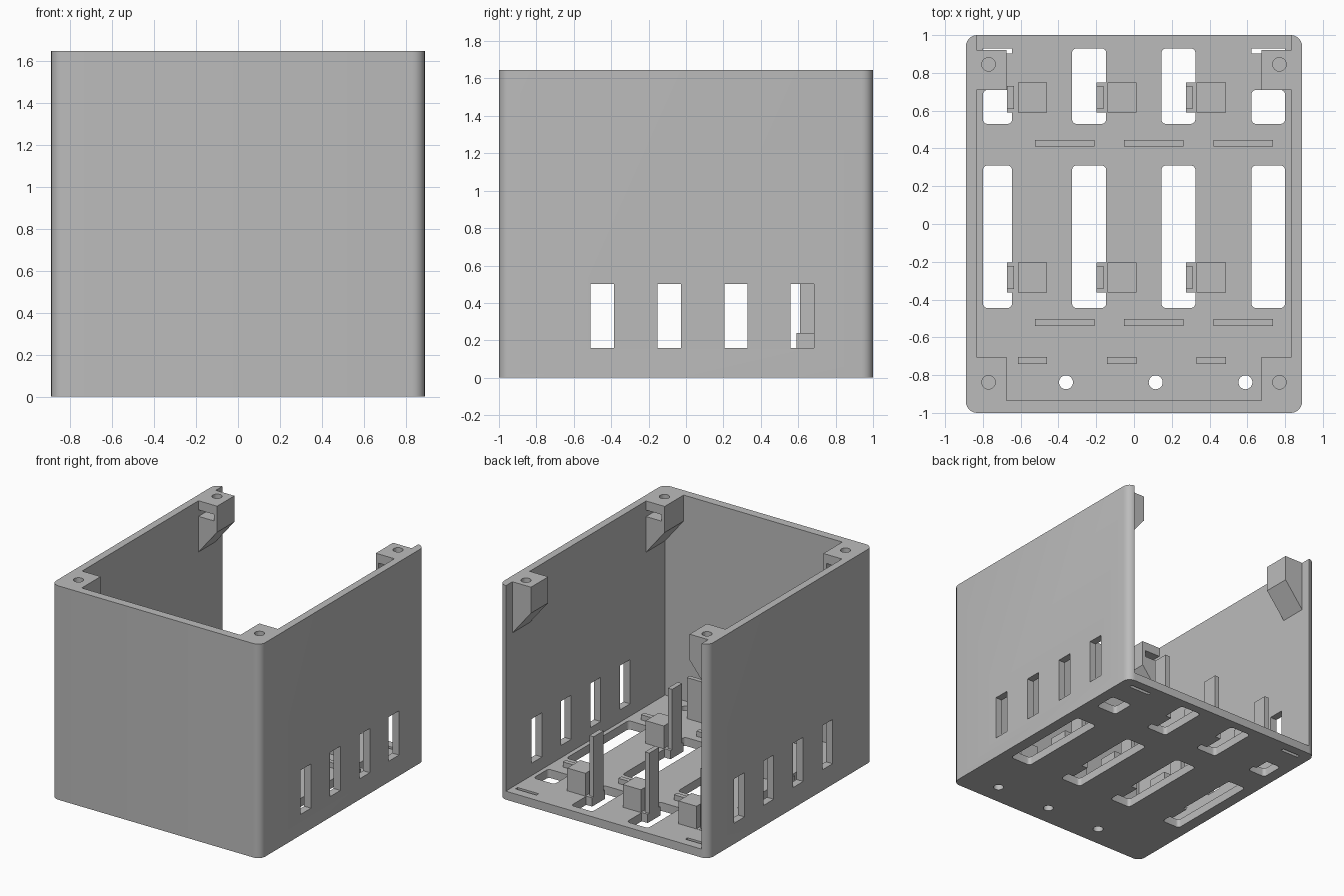
import bpy, bmesh
from mathutils import Matrix, Vector

if "Cube" in bpy.data.objects:
    bpy.data.objects.remove(bpy.data.objects["Cube"], do_unlink=True)

W, D, H = 0.89, 1.0, 1.645      # half width, half depth, height
INX, INY = 0.833, -0.935        # inner faces of the walls
FLOOR = 0.065
PITCH = 0.473

grey = bpy.data.materials.new("light grey plastic")
grey.use_nodes = True
grey.diffuse_color = (0.5, 0.5, 0.5, 1)
grey.node_tree.nodes["Principled BSDF"].inputs["Base Color"].default_value = (0.5, 0.5, 0.5, 1)


def add_box(bm, x0, x1, y0, y1, z0, z1, radius=0):
    """Box between limits, with optional rounded upright edges."""
    size = Vector((x1 - x0, y1 - y0, z1 - z0))
    mid = Vector((x0 + x1, y0 + y1, z0 + z1)) / 2
    verts = bmesh.ops.create_cube(bm, size=1, matrix=Matrix.LocRotScale(mid, None, size))["verts"]
    if radius:
        edges = {e for v in verts for e in v.link_edges
                 if abs(e.verts[0].co.z - e.verts[1].co.z) > 1e-4}
        bmesh.ops.bevel(bm, geom=list(edges), offset=radius, segments=6,
                        profile=0.5, affect='EDGES')


def add_drill(bm, x, y, r, z0, z1):
    bmesh.ops.create_cone(bm, cap_ends=True, segments=24, radius1=r, radius2=r, depth=z1 - z0,
                          matrix=Matrix.Translation((x, y, (z0 + z1) / 2)))


def finish(bm, name):
    bmesh.ops.recalc_face_normals(bm, faces=bm.faces)
    mesh = bpy.data.meshes.new(name)
    bm.to_mesh(mesh)
    bm.free()
    mesh.materials.append(grey)
    obj = bpy.data.objects.new(name, mesh)
    bpy.context.collection.objects.link(obj)
    return obj


def cut(obj, bm):
    """Subtract the cutter shapes and discard them."""
    cutter = finish(bm, "cutter")
    cutter.hide_render = True
    mod = obj.modifiers.new("cut", 'BOOLEAN')
    mod.operation, mod.solver, mod.object = 'DIFFERENCE', 'EXACT', cutter
    bpy.context.view_layer.objects.active = obj
    bpy.ops.object.modifier_apply(modifier=mod.name)
    bpy.data.objects.remove(cutter, do_unlink=True)


# Case shell: rounded box, hollow, open at the top and back
bm = bmesh.new()
add_box(bm, -W, W, -D, D, 0, H, radius=0.06)
shell = finish(bm, "case_shell")

bm = bmesh.new()
add_box(bm, -INX, INX, INY, 1.2, FLOOR, H + 0.2)
cut(shell, bm)

# Openings in the floor and side walls
bm = bmesh.new()
for i, (x0, x1) in enumerate([(-0.8, -0.645), (-0.328, -0.147), (0.145, 0.325), (0.622, 0.8)]):
    outer = i in (0, 3)
    add_box(bm, x0, x1, -0.445, 0.31, -0.1, 0.1, radius=0.025)
    add_box(bm, x0, x1, 0.53, 0.71 if outer else 0.93, -0.1, 0.1, radius=0.025)
    if outer:
        add_box(bm, x0, x1, 0.903, 0.93, -0.1, 0.1)
for x in (-0.36, 0.115, 0.59):
    add_drill(bm, x, -0.838, 0.037, -0.1, 0.1)
for side in (-1, 1):
    for y in (-0.51, -0.153, 0.205, 0.56):
        add_box(bm, side * W - 0.1, side * W + 0.1, y, y + 0.125, 0.16, 0.5)
cut(shell, bm)
bpy.ops.object.select_all(action='DESELECT')
shell.select_set(True)
bpy.context.view_layer.objects.active = shell
bpy.ops.object.shade_smooth_by_angle(angle=0.6)

# Screw posts: sloped underside, screw hole and nut slot
for side, side_name in ((-1, "right"), (1, "left")):
    for end, y0, y1, hole_y in (("front", INY - 0.005, -0.705, -0.838), ("back", 0.71, 0.92, 0.845)):
        bm = bmesh.new()
        profile = [(INX + 0.005, H), (0.675, H), (0.675, H - 0.2), (INX + 0.005, H - 0.4)]
        face = bm.faces.new([bm.verts.new((side * x, y0, z)) for x, z in profile])
        out = bmesh.ops.extrude_face_region(bm, geom=[face])["geom"]
        bmesh.ops.translate(bm, vec=(0, y1 - y0, 0),
                            verts=[v for v in out if isinstance(v, bmesh.types.BMVert)])
        post = finish(bm, f"screw_post_{end}_{side_name}")
        bm = bmesh.new()
        add_drill(bm, side * 0.77, hole_y, 0.036, H - 0.22, H + 0.1)
        cut(post, bm)
        bm = bmesh.new()
        ys = (y1 - 0.17, y1 + 0.1) if end == "front" else (y0 - 0.1, y0 + 0.17)
        xs = sorted((side * 0.7, side * INX))
        add_box(bm, *xs, *ys, H - 0.12, H - 0.07)
        cut(post, bm)

# Three bays: spring clips with blocks, guide bars and end stops
for bay in range(3):
    dx = bay * PITCH
    for row, y in (("front", -0.283), ("back", 0.67)):
        bm = bmesh.new()
        add_box(bm, -0.672 + dx, -0.6 + dx, y - 0.079, y + 0.079, 0, FLOOR + 0.002)
        add_box(bm, -0.614 + dx, -0.46 + dx, y - 0.079, y + 0.079, 0.03, 0.24)
        finish(bm, f"clip_block_{row}_{bay + 1}")
        bm = bmesh.new()
        add_box(bm, -0.672 + dx, -0.635 + dx, y - 0.06, y + 0.06, 0.02, 0.53)
        finish(bm, f"clip_arm_{row}_{bay + 1}")
    for row, y in (("front", -0.522), ("back", 0.428)):
        bm = bmesh.new()
        add_box(bm, -0.525 + dx, -0.21 + dx, y - 0.018, y + 0.018, 0.03, FLOOR + 0.04)
        finish(bm, f"guide_bar_{row}_{bay + 1}")
    bm = bmesh.new()
    add_box(bm, -0.615 + dx, -0.46 + dx, -0.74, -0.705, 0.03, 0.38)
    finish(bm, f"end_stop_{bay + 1}")
